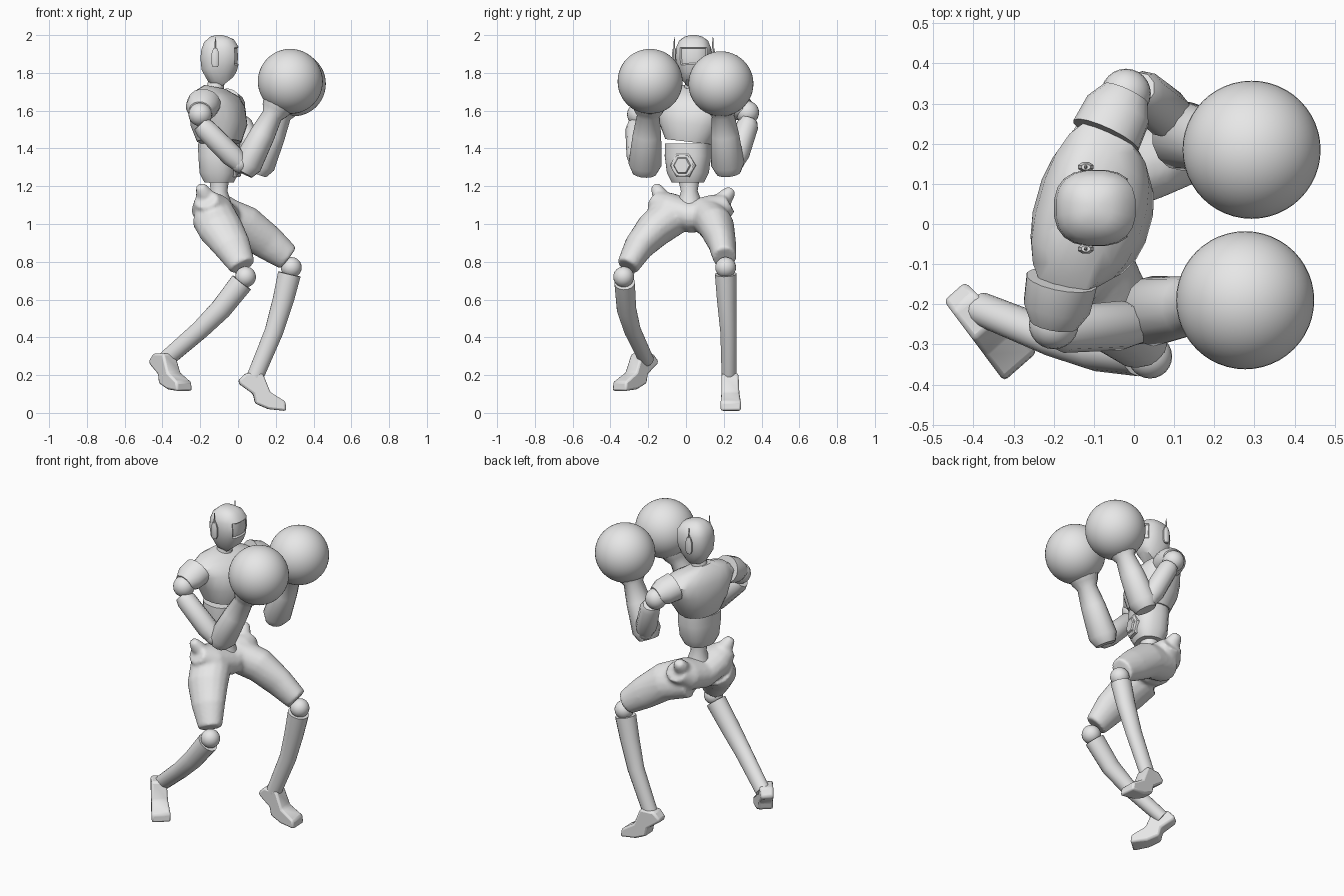
import bpy, bmesh, math
from mathutils import Vector

cube = bpy.data.objects.get("Cube")
if cube:
    bpy.data.objects.remove(cube, do_unlink=True)

grey = bpy.data.materials.new("plain grey")
grey.use_nodes = True
COLOUR = (0.8, 0.8, 0.8, 1)
grey.diffuse_color = COLOUR
grey.node_tree.nodes["Principled BSDF"].inputs["Base Color"].default_value = COLOUR

FORWARD, UP = Vector((1, 0, 0)), Vector((0, 0, 1))
CHEST_FORWARD = Vector((0.96, -0.27, 0))


def finish(name, bm, angle=40):
    """Turn a bmesh into a shaded object."""
    bmesh.ops.recalc_face_normals(bm, faces=bm.faces)
    mesh = bpy.data.meshes.new(name)
    bm.to_mesh(mesh)
    bm.free()
    mesh.materials.append(grey)
    part = bpy.data.objects.new(name, mesh)
    bpy.context.collection.objects.link(part)
    bpy.ops.object.select_all(action="DESELECT")
    part.select_set(True)
    bpy.context.view_layer.objects.active = part
    bpy.ops.object.shade_smooth_by_angle(angle=math.radians(angle))
    return part


def power(value, exponent):
    return math.copysign(abs(value) ** exponent, value)


def loft(bm, rings, reference=FORWARD, sides=16, square=1.0):
    """Skin rounded sections (x, y, z, depth radius, side radius)."""
    centres = [Vector(ring[:3]) for ring in rings]
    loops = []
    for i, ring in enumerate(rings):
        axis = centres[min(i + 1, len(rings) - 1)] - centres[max(i - 1, 0)]
        axis.normalize()
        u = (reference - axis * reference.dot(axis)).normalized()
        v = axis.cross(u)
        loop = []
        for k in range(sides):
            angle = math.tau * (k + 0.5) / sides
            offset = u * ring[3] * power(math.cos(angle), square)
            offset += v * ring[4] * power(math.sin(angle), square)
            loop.append(bm.verts.new(centres[i] + offset))
        loops.append(loop)
    for low, high in zip(loops, loops[1:]):
        for k in range(sides):
            n = (k + 1) % sides
            bm.faces.new((low[k], low[n], high[n], high[k]))
    bm.faces.new(loops[0][::-1])
    bm.faces.new(loops[-1])


def lofted(name, rings, **options):
    bm = bmesh.new()
    loft(bm, rings, **options)
    return finish(name, bm)


def along(start, end, profile):
    """Rings between two points from (fraction, depth, side) rows."""
    start, end = Vector(start), Vector(end)
    return [(*start.lerp(end, t), a, b) for t, a, b in profile]


def limb(name, start, end, profile, **options):
    return lofted(name, along(start, end, profile), **options)


def ball(name, centre, radius, segments=24):
    bm = bmesh.new()
    bmesh.ops.create_uvsphere(bm, u_segments=segments, v_segments=segments // 2, radius=radius)
    bmesh.ops.translate(bm, verts=bm.verts, vec=centre)
    return finish(name, bm)


def foot(name, heel, direction):
    """Raised heel, arched sole and flat toe, extruded sideways."""
    outline = [(0, 0.17), (0.04, 0.21), (0.13, 0.21), (0.17, 0.11), (0.25, 0.06),
               (0.255, 0.01), (0.16, 0.02), (0.09, 0.05), (0.08, 0.1), (0.01, 0.15)]
    direction = Vector(direction).normalized()
    side = UP.cross(direction)
    bm = bmesh.new()
    rows = []
    for sign in (-1, 1):
        rows.append([bm.verts.new(Vector(heel) + direction * u + UP * z
                                  + side * sign * (0.035 + 0.08 * u)) for u, z in outline])
        bm.faces.new(rows[-1])
    count = len(outline)
    for k in range(count):
        n = (k + 1) % count
        bm.faces.new((rows[0][k], rows[0][n], rows[1][n], rows[1][k]))
    part = finish(name, bm)
    bevel = part.modifiers.new("soft edges", "BEVEL")
    bevel.width, bevel.segments = 0.012, 2


# Head with a recessed visor
bm = bmesh.new()
loft(bm, [(-0.06, 0.04, 1.75, 0.045, 0.04), (-0.08, 0.04, 1.775, 0.08, 0.065),
          (-0.095, 0.04, 1.83, 0.1, 0.088), (-0.095, 0.04, 1.88, 0.105, 0.096),
          (-0.095, 0.04, 1.93, 0.1, 0.094), (-0.1, 0.04, 1.97, 0.08, 0.077),
          (-0.1, 0.04, 1.993, 0.045, 0.045), (-0.1, 0.04, 2.0, 0.015, 0.015)],
     sides=20, square=0.8)
bmesh.ops.recalc_face_normals(bm, faces=bm.faces)
visor = [f for f in bm.faces if f.normal.x > 0.6 and 1.83 < f.calc_center_median().z < 1.93]
bmesh.ops.inset_region(bm, faces=visor, thickness=0.006, depth=-0.008)
finish("head", bm, 35)
limb("neck", (-0.125, 0.035, 1.68), (-0.11, 0.04, 1.79),
     [(0, 0.06, 0.06), (0.4, 0.045, 0.045), (1, 0.045, 0.045)])

# Ear pods with aerials
for side, y in (("left", 0.142), ("right", -0.062)):
    limb(side + "_ear_pod", (-0.12, y, 1.83), (-0.12, y, 1.93),
         [(0, 0.014, 0.01), (0.15, 0.021, 0.013), (0.75, 0.021, 0.013), (1, 0.012, 0.008)], sides=8)
    limb(side + "_aerial", (-0.12, y, 1.92), (-0.12, y, 1.99),
         [(0, 0.006, 0.005), (1, 0.002, 0.002)], sides=6)

# Torso
lofted("chest", [(-0.1, 0.015, 1.435, 0.115, 0.125), (-0.1, 0.025, 1.52, 0.145, 0.17),
                 (-0.11, 0.035, 1.6, 0.14, 0.2), (-0.125, 0.04, 1.66, 0.115, 0.225),
                 (-0.125, 0.04, 1.7, 0.085, 0.17), (-0.12, 0.04, 1.725, 0.055, 0.075)],
       reference=CHEST_FORWARD, sides=20, square=0.85)
lofted("abdomen", [(-0.1, 0.01, 1.22, 0.075, 0.085), (-0.1, 0.01, 1.27, 0.1, 0.11),
                   (-0.1, 0.01, 1.36, 0.105, 0.122), (-0.1, 0.01, 1.425, 0.108, 0.12)],
       reference=CHEST_FORWARD, sides=20, square=0.8)
belly = Vector((-0.1, 0.01, 1.31))
for name, reach, size in (("belly_plate", 0.112, 0.07), ("belly_boss", 0.12, 0.048)):
    limb(name, belly + CHEST_FORWARD * 0.08, belly + CHEST_FORWARD * reach,
         [(0, size, size), (0.8, size, size), (1, size * 0.88, size * 0.88)],
         reference=UP, sides=6)
limb("waist", (-0.1, 0.02, 1.1), (-0.1, 0.015, 1.25),
     [(0, 0.07, 0.07), (0.5, 0.045, 0.045), (1, 0.055, 0.06)])

# Pelvis and thighs fused into one smooth shell
bm = bmesh.new()
loft(bm, [(-0.17, -0.17, 1.13, 0.055, 0.065), (-0.14, -0.1, 1.08, 0.09, 0.11),
          (-0.11, 0.03, 1.04, 0.09, 0.12), (-0.09, 0.16, 1.07, 0.09, 0.11),
          (-0.09, 0.23, 1.11, 0.055, 0.065)], reference=UP)
loft(bm, [(-0.1, 0.12, 1.04, 0.12, 0.1), (0.04, 0.16, 0.99, 0.11, 0.095),
          (0.16, 0.19, 0.9, 0.095, 0.075), (0.265, 0.205, 0.82, 0.072, 0.062)])
loft(bm, [(-0.13, -0.08, 1.04, 0.12, 0.11), (-0.09, -0.17, 0.97, 0.12, 0.1),
          (-0.03, -0.25, 0.88, 0.1, 0.08), (0.025, -0.31, 0.775, 0.07, 0.06)])
crest = [(0, 0.05, 0.05), (0.6, 0.042, 0.038), (1, 0.025, 0.025)]
loft(bm, along((-0.16, -0.12, 1.12), (-0.2, -0.165, 1.205), crest))
loft(bm, along((-0.11, 0.19, 1.12), (-0.12, 0.245, 1.185), crest))
shell = finish("pelvis_and_thighs", bm)
remesh = shell.modifiers.new("fuse", "REMESH")
remesh.mode, remesh.voxel_size, remesh.use_smooth_shade = "VOXEL", 0.011, True
soften = shell.modifiers.new("soften", "SMOOTH")
soften.factor, soften.iterations = 0.5, 5

# Knees, shins and feet
ball("left_knee", (0.282, 0.21, 0.77), 0.055)
ball("right_knee", (0.04, -0.33, 0.72), 0.055)
lofted("left_shin", [(0.272, 0.21, 0.735, 0.062, 0.058), (0.24, 0.215, 0.6, 0.057, 0.052),
                     (0.19, 0.225, 0.43, 0.05, 0.044), (0.09, 0.228, 0.19, 0.045, 0.04)])
lofted("right_shin", [(0.02, -0.325, 0.69, 0.062, 0.055), (-0.09, -0.315, 0.55, 0.057, 0.052),
                      (-0.2, -0.285, 0.44, 0.05, 0.045), (-0.385, -0.21, 0.28, 0.045, 0.04)])
foot("left_foot", (0, 0.23, 0), (1, 0.03, 0))
foot("right_foot", (-0.45, -0.165, 0.105), (0.66, -0.75, 0))

# Arms and gloves
UPPER = [(0, 0.045, 0.045), (0.12, 0.058, 0.058), (0.8, 0.062, 0.062), (1, 0.05, 0.05)]
FOREARM = [(0, 0.055, 0.065), (0.12, 0.08, 0.088), (0.55, 0.068, 0.075),
           (0.82, 0.055, 0.06), (0.9, 0.075, 0.08), (1, 0.09, 0.095)]
ARMS = {
    "left": dict(root=(-0.07, 0.22, 1.64), shoulder=(-0.02, 0.325, 1.59), upper=(0.01, 0.335, 1.55),
                 elbow=(0.1, 0.26, 1.33), fore=(0.1, 0.225, 1.27), wrist=(0.255, 0.19, 1.64),
                 glove=(0.293, 0.185, 1.742)),
    "right": dict(root=(-0.18, -0.14, 1.64), shoulder=(-0.2, -0.25, 1.58), upper=(-0.2, -0.265, 1.53),
                  elbow=(0.01, -0.25, 1.32), fore=(0.025, -0.22, 1.27), wrist=(0.215, -0.195, 1.64),
                  glove=(0.277, -0.19, 1.755)),
}
for side, arm in ARMS.items():
    limb(side + "_shoulder_cap", arm["root"], Vector(arm["shoulder"]) + UP * 0.02,
         [(0, 0.09, 0.08), (0.6, 0.085, 0.075), (1, 0.06, 0.05)])
    ball(side + "_shoulder", arm["shoulder"], 0.062)
    limb(side + "_upper_arm", arm["upper"], arm["elbow"], UPPER, sides=10)
    ball(side + "_elbow", Vector(arm["elbow"]), 0.05)
    limb(side + "_forearm", arm["fore"], arm["wrist"], FOREARM, sides=14)
    ball(side + "_glove", arm["glove"], 0.172, 48)
